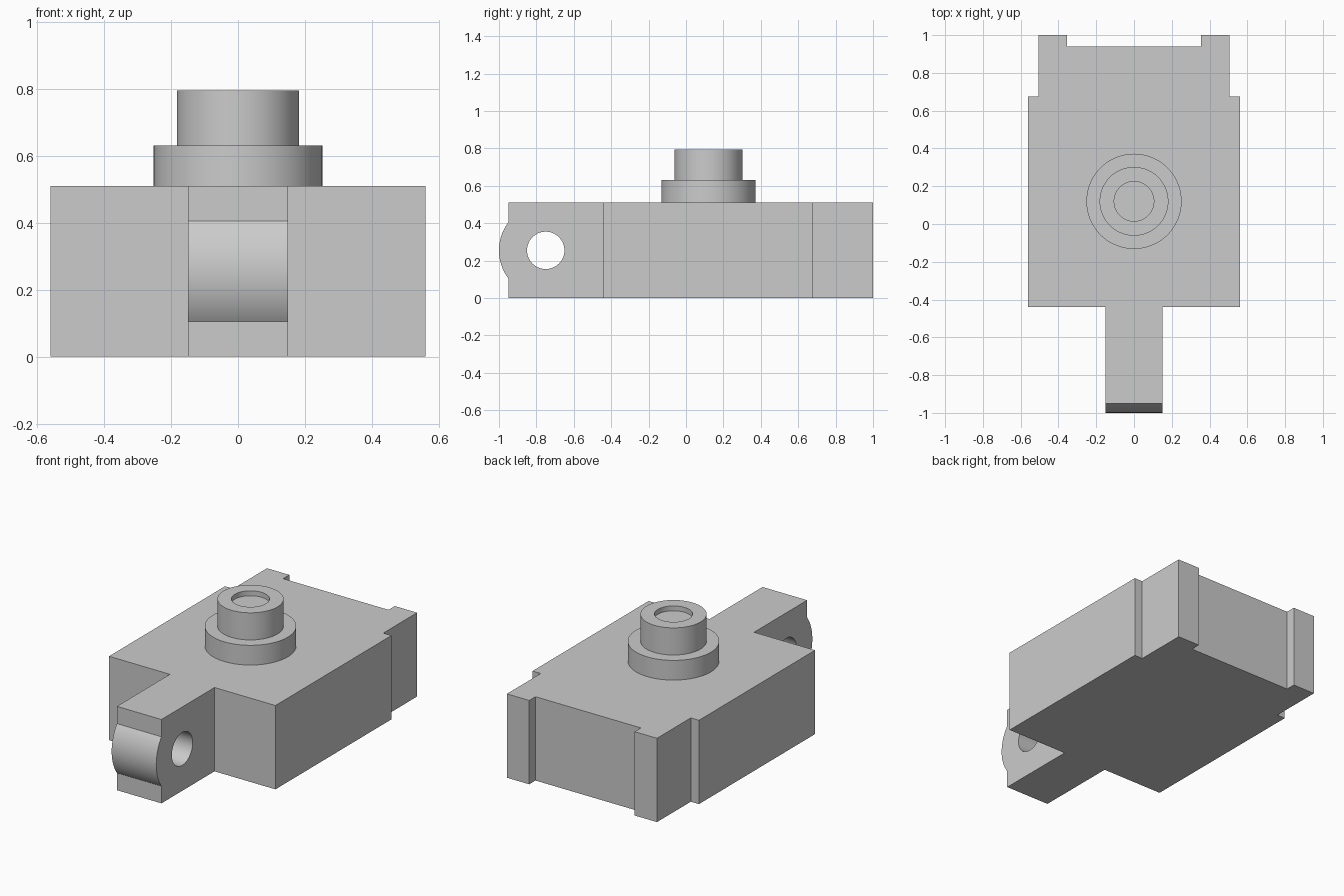
import bpy, bmesh
from math import radians, sin, cos, asin, pi
from mathutils import Vector

cube = bpy.data.objects.get("Cube")
if cube:
    bpy.data.objects.remove(cube, do_unlink=True)

grey = bpy.data.materials.new("light grey")
grey.use_nodes = True
colour = (0.6, 0.6, 0.6, 1)
grey.diffuse_color = colour
grey.node_tree.nodes["Principled BSDF"].inputs["Base Color"].default_value = colour


def finish(bm, name):
    bmesh.ops.recalc_face_normals(bm, faces=bm.faces)
    mesh = bpy.data.meshes.new(name)
    bm.to_mesh(mesh)
    bm.free()
    mesh.materials.append(grey)
    obj = bpy.data.objects.new(name, mesh)
    bpy.context.collection.objects.link(obj)
    return obj


def smooth(obj):
    bpy.ops.object.select_all(action='DESELECT')
    obj.select_set(True)
    bpy.context.view_layer.objects.active = obj
    bpy.ops.object.shade_smooth_by_angle(angle=radians(30))


def prism(name, points, direction):
    """Extrude a closed flat outline along a direction."""
    bm = bmesh.new()
    face = bm.faces.new([bm.verts.new(p) for p in points])
    out = bmesh.ops.extrude_face_region(bm, geom=[face])
    moved = [v for v in out["geom"] if isinstance(v, bmesh.types.BMVert)]
    bmesh.ops.translate(bm, verts=moved, vec=Vector(direction))
    return finish(bm, name)


# Housing: mirrored plan outline with rear shoulders and a rear recess
height = 0.51
half = [(0.56, -0.44), (0.56, 0.675), (0.505, 0.675),
        (0.505, 1.0), (0.355, 1.0), (0.355, 0.94)]
plan = half + [(-x, y) for x, y in reversed(half)]
housing = prism("housing", [(x, y, 0) for x, y in plan], (0, 0, height))

# Front lug: block with a rounded nose concentric with the pin hole
width, nose_r, pin_y, pin_z, face_y = 0.15, 0.25, -0.75, height / 2, -0.95
reach = asin(0.6)
nose = []
for i in range(25):
    a = -reach + 2 * reach * i / 24
    nose.append((pin_y - nose_r * cos(a), pin_z + nose_r * sin(a)))
side = [(-0.44, 0), (face_y, 0)] + nose + [(face_y, height), (-0.44, height)]
lug = prism("front_lug", [(-width, y, z) for y, z in side], (2 * width, 0, 0))

# Pin hole through the lug
ring = [2 * pi * i / 64 for i in range(64)]
cutter = prism("pin_hole_cutter",
               [(-0.3, pin_y + 0.1 * cos(a), pin_z + 0.1 * sin(a)) for a in ring],
               (0.6, 0, 0))
cutter.hide_render = True
cut = lug.modifiers.new("pin_hole", 'BOOLEAN')
cut.operation, cut.solver, cut.object = 'DIFFERENCE', 'EXACT', cutter
bpy.context.view_layer.objects.active = lug
bpy.ops.object.modifier_apply(modifier=cut.name)
bpy.data.objects.remove(cutter, do_unlink=True)
smooth(lug)

# Stepped round boss with a shallow socket in its top
centre = Vector((0, 0.12, 0))
profile = [(0.252, height), (0.252, 0.63), (0.182, 0.63), (0.182, 0.795),
           (0.105, 0.795), (0.105, 0.765), (0, 0.765)]
bm = bmesh.new()
verts = [bm.verts.new(centre + Vector((r, 0, z))) for r, z in profile]
edges = [bm.edges.new(pair) for pair in zip(verts, verts[1:])]
bmesh.ops.spin(bm, geom=verts + edges, cent=centre, axis=(0, 0, 1),
               angle=2 * pi, steps=72, use_duplicate=False)
bmesh.ops.remove_doubles(bm, verts=bm.verts, dist=0.0001)
boss = finish(bm, "stepped_boss")
# The open lathe shell must face upwards
if max(boss.data.polygons, key=lambda p: abs(p.normal.z)).normal.z < 0:
    boss.data.flip_normals()
smooth(boss)
